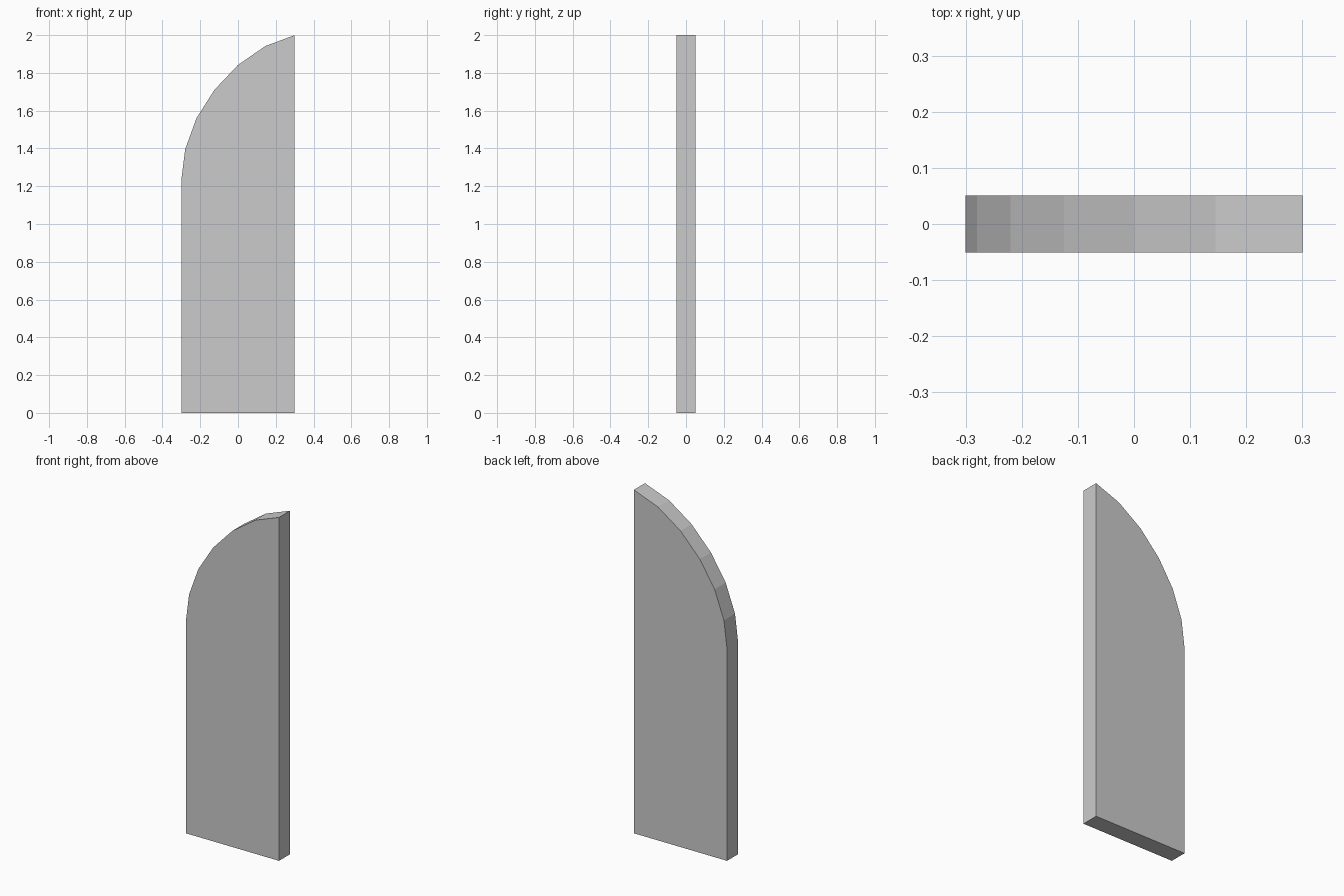
import bpy, bmesh

if "Cube" in bpy.data.objects:
    bpy.data.objects.remove(bpy.data.objects["Cube"])

# Side profile (x, z): straight slab with a faceted curved shoulder on the left
HALF_DEPTH = 0.051
profile = [(-0.3, 0), (0.3, 0), (0.3, 2.0), (0.145, 1.942), (0, 1.842),
           (-0.125, 1.71), (-0.22, 1.56), (-0.28, 1.395), (-0.3, 1.235)]

# Extrude the profile from front to back
bm = bmesh.new()
front = bm.faces.new([bm.verts.new((x, -HALF_DEPTH, z)) for x, z in profile])
extruded = bmesh.ops.extrude_face_region(bm, geom=[front], use_keep_orig=True)
back_verts = [g for g in extruded["geom"] if isinstance(g, bmesh.types.BMVert)]
bmesh.ops.translate(bm, verts=back_verts, vec=(0, 2 * HALF_DEPTH, 0))
bmesh.ops.recalc_face_normals(bm, faces=bm.faces)

mesh = bpy.data.meshes.new("curved_panel")
bm.to_mesh(mesh)
bm.free()
panel = bpy.data.objects.new("curved_panel", mesh)
bpy.context.collection.objects.link(panel)
